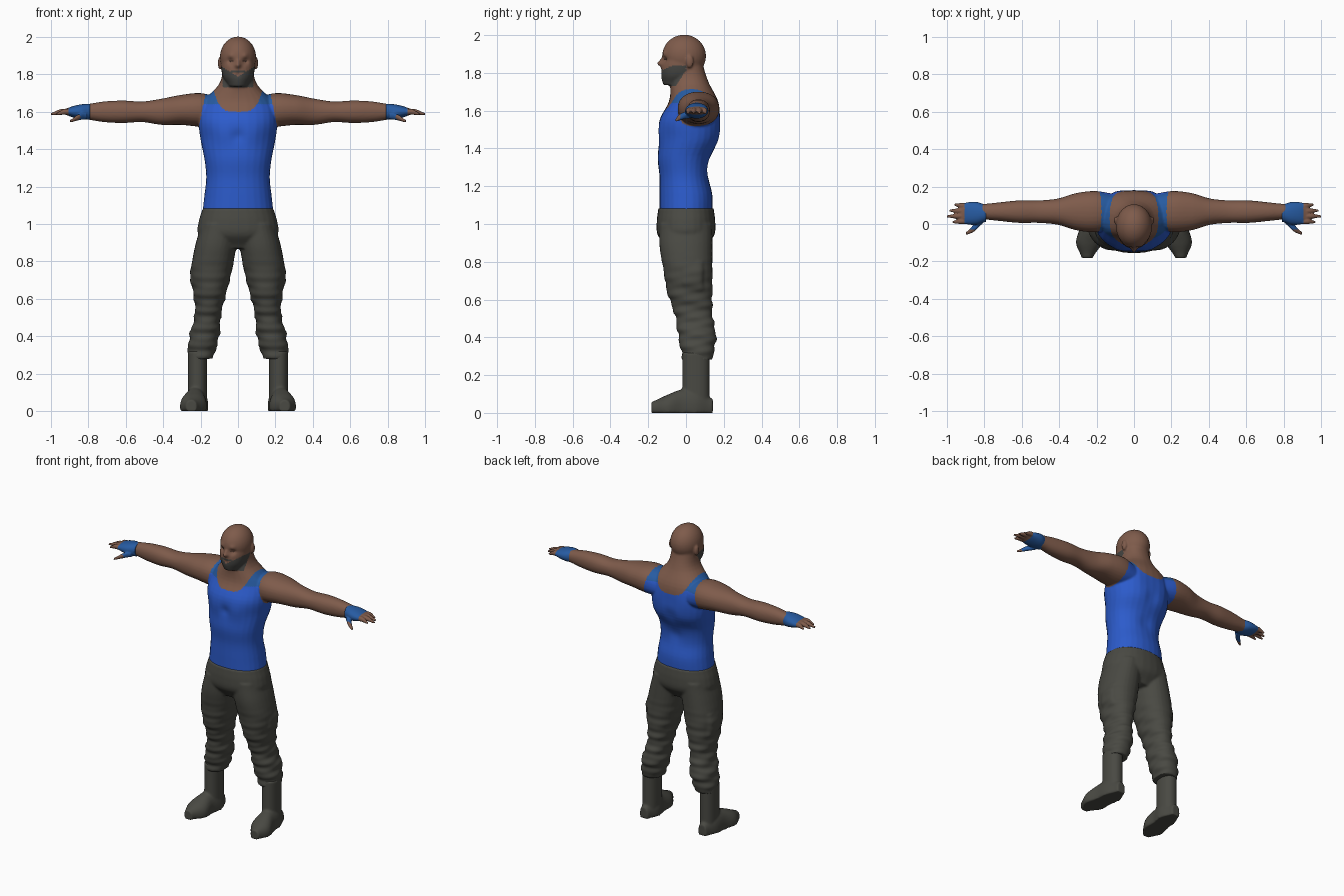
import bpy, bmesh, math
from mathutils import Vector, Matrix

if "Cube" in bpy.data.objects:
    bpy.data.objects.remove(bpy.data.objects["Cube"], do_unlink=True)

SIDES = {"left": 1, "right": -1}


def material(name, red, green, blue):
    mat = bpy.data.materials.new(name)
    mat.use_nodes = True
    mat.diffuse_color = (red, green, blue, 1)
    shader = next(node for node in mat.node_tree.nodes if node.type == 'BSDF_PRINCIPLED')
    shader.inputs["Base Color"].default_value = (red, green, blue, 1)
    return mat


skin = material("brown_skin", .21, .105, .07)
tank = material("tank_blue", .025, .105, .6)
strap = material("strap_blue", .02, .105, .36)
cloth = material("dark_grey_cloth", .067, .067, .056)
beard = material("beard_grey", .06, .06, .055)
eye = material("eye_dark", .035, .02, .015)


def curve(values, t):
    """Smooth value at t through evenly spaced values; a plain number stays constant."""
    if isinstance(values, (int, float)):
        return values
    last = len(values) - 1
    i = min(int(t * last), last - 1)
    f = t * last - i
    a, b, c, d = (values[max(0, min(last, i + k))] for k in (-1, 0, 1, 2))
    slope_in, slope_out = (c - a) / 2, (d - b) / 2
    rise = c - b
    return (b + slope_in * f + (3 * rise - 2 * slope_in - slope_out) * f**2
            + (slope_in + slope_out - 2 * rise) * f**3)


def loft(bm, axis, start, stop, side=1, power=2.2, count=28, steps=36, **shape):
    """Closed tube along an axis; x, y, z give its centre line and rx, ry, rz its radii."""
    across = [name for name in "xyz" if name != axis]
    rings = []
    for step in range(steps + 1):
        t = step / steps
        ring = []
        for k in range(count):
            angle = math.tau * k / count
            spot = {axis: start + (stop - start) * t}
            for name, wave in zip(across, (math.cos(angle), math.sin(angle))):
                radius = curve(shape["r" + name], t)
                bulge = math.copysign(abs(wave) ** (2 / power), wave)
                spot[name] = curve(shape.get(name, 0), t) + radius * bulge
            ring.append(bm.verts.new((side * spot["x"], spot["y"], max(spot["z"], 0))))
        rings.append(ring)
    for low, high in zip(rings, rings[1:]):
        for k in range(count):
            after = (k + 1) % count
            bm.faces.new((low[k], low[after], high[after], high[k]))
    bm.faces.new(rings[0])
    bm.faces.new(rings[-1])


def blob(bm, centre, radii):
    """Ellipsoid."""
    place = Matrix.Translation(centre) @ Matrix.Diagonal((*radii, 1))
    bmesh.ops.create_uvsphere(bm, u_segments=32, v_segments=20, radius=1, matrix=place)


def finish(name, bm, voxel, rounds, mats, rule=None, sculpt=None):
    """Fuse the pieces into one surface, sculpt it and colour it by rule."""
    bmesh.ops.recalc_face_normals(bm, faces=bm.faces[:])
    rough = bpy.data.meshes.new(name + "_rough")
    bm.to_mesh(rough)
    bm.free()
    obj = bpy.data.objects.new(name, rough)
    bpy.context.scene.collection.objects.link(obj)
    fuse = obj.modifiers.new("fuse", 'REMESH')
    fuse.mode, fuse.voxel_size = 'VOXEL', voxel
    obj.modifiers.new("soften", 'SMOOTH').iterations = rounds
    graph = bpy.context.evaluated_depsgraph_get()
    mesh = bpy.data.meshes.new_from_object(obj.evaluated_get(graph))
    obj.modifiers.clear()
    obj.data = mesh
    mesh.name = name
    bpy.data.meshes.remove(rough)
    if sculpt:
        moved = [sculpt(vert.co.copy(), vert.normal.copy()) for vert in mesh.vertices]
        for vert, spot in zip(mesh.vertices, moved):
            vert.co = spot
    mesh.materials.clear()
    for mat in mats:
        mesh.materials.append(mat)
    for face in mesh.polygons:
        face.use_smooth = True
        if rule:
            face.material_index = mats.index(rule(face.center))
    mesh.update()


# Upper body: torso with neck, jaw, skull, ears and arms
body = bmesh.new()
loft(body, "z", 1.05, 1.85,
     y=(0, 0, -.01, -.01, .02, .02, .04, .02, .01),
     rx=(.19, .18, .17, .18, .2, .21, .19, .1, .08),
     ry=(.14, .14, .13, .14, .16, .16, .13, .1, .08))
loft(body, "z", 1.735, 1.885, y=(-.06, -.03, -.02, -.01),
     rx=(.05, .08, .09, .09), ry=(.055, .1, .11, .11))
blob(body, (0, -.01, 1.89), (.097, .116, .112))
for side in SIDES.values():
    blob(body, (side * .096, .02, 1.86), (.012, .02, .034))
    loft(body, "x", .1, .82, side, y=.066, z=(1.6, 1.61, 1.61, 1.6, 1.6, 1.6, 1.6, 1.6),
         ry=(.09, .11, .1, .07, .06, .06, .05, .04),
         rz=(.08, .09, .08, .07, .055, .06, .055, .04))

# Soft dents and bulges: distance from the middle, height, radius, push in y
FRONT = {
    "nose_tip": (0, 1.85, .015, -.025), "nose_bridge": (0, 1.87, .01, -.01),
    "eye_socket": (.04, 1.87, .016, .012), "brow": (.04, 1.9, .015, -.006),
    "mouth": (0, 1.8, .01, .006), "chin": (0, 1.75, .03, -.005),
    "chest": (.08, 1.47, .06, -.01), "breastbone": (0, 1.47, .03, .006)}
BACK = {
    "upper_spine": (0, 1.45, .05, -.012), "lower_spine": (0, 1.3, .05, -.01),
    "shoulder_blade": (.11, 1.55, .06, .008)}


def sculpt_body(spot, normal):
    for across, height, radius, push in (FRONT if spot.y < 0 else BACK).values():
        gap = math.hypot(abs(spot.x) - across, spot.z - height) / radius
        spot.y += push * math.exp(-gap * gap)
    return spot


def face_colour(c, x):
    if c.y < -.06 and math.hypot((x - .037) / 2, c.z - 1.872) < .0055:
        return eye
    jaw_line = 1.73 + max(0, c.y + .055) * 1.5
    jaw = c.y < 0 and jaw_line < c.z < min(1.788 + .6 * x, 1.838)
    moustache = c.y < -.06 and x < .04 and 1.81 < c.z < 1.822
    return beard if jaw or moustache else skin


def body_colour(c):
    x = abs(c.x)
    if c.z > 1.72 and x < .12:
        return face_colour(c, x)
    armhole = .24 if c.z < 1.48 else .217 - .2 * (c.z - 1.48)
    neckline = 1.6 + 400 * x**4
    if x > armhole or c.z > neckline:
        return skin
    return strap if c.z > 1.64 else tank


finish("upper_body", body, .006, 5, [skin, tank, strap, beard, eye], body_colour, sculpt_body)


# Hands with fingerless gloves
def hand_colour(c):
    return strap if abs(c.x) < .905 and c.y > -.03 else skin


for label, side in SIDES.items():
    hand = bmesh.new()
    loft(hand, "x", .79, .93, side, y=.057, z=1.6,
         ry=(.045, .06, .06, .05), rz=(.043, .04, .03, .014))
    for finger, tip in enumerate((.97, 1, .987, .96)):
        root = .014 + finger * .028
        loft(hand, "x", .89, tip, side, count=14, y=(root, root, root * 1.1 - .005),
             z=(1.6, 1.6, 1.588), ry=(.014, .014, .006), rz=(.015, .015, .006))
    loft(hand, "x", .81, .898, side, count=14, y=(.02, -.02, -.05), z=(1.58, 1.57, 1.55),
         ry=(.02, .02, .008), rz=(.02, .016, .007))
    finish(label + "_hand", hand, .004, 2, [skin, strap], hand_colour)

# Trousers: hips, legs and thigh pockets
trousers = bmesh.new()
loft(trousers, "z", 1.085, .87, rx=(.19, .21, .21, .12), ry=(.147, .155, .15, .1))
for side in SIDES.values():
    loft(trousers, "z", 1, .28, side, x=(.1, .12, .14, .15, .16, .18, .2),
         y=(0, 0, .01, .02, .04, .06, .06),
         rx=(.1, .11, .11, .09, .07, .08, .07), ry=(.14, .14, .13, .12, .1, .1, .08))
    loft(trousers, "z", .8, .65, side, power=3, x=.207, y=.03,
         rx=(.035, .048, .048, .035), ry=.066)


def sculpt_folds(spot, normal):
    # Wrinkles gather towards the knee and the cuff
    fade = max(0, min(1, (.85 - spot.z) / .3))
    wave = math.sin(spot.z * 75 + spot.y * 22) + math.sin(spot.z * 130 - spot.y * 30) / 2
    return spot + normal * fade * wave * .0035


finish("trousers", trousers, .008, 4, [cloth], sculpt=sculpt_folds)

# Boots: shaft and foot
for label, side in SIDES.items():
    boot = bmesh.new()
    loft(boot, "z", .32, .04, side, x=.217, y=.052, rx=.051, ry=.072)
    loft(boot, "y", .142, -.182, side, x=(.22, .22, .23, .24, .25), z=.025,
         rx=(.03, .06, .06, .07, .03), rz=(.05, .1, .1, .07, .035))
    finish(label + "_boot", boot, .007, 4, [cloth])
